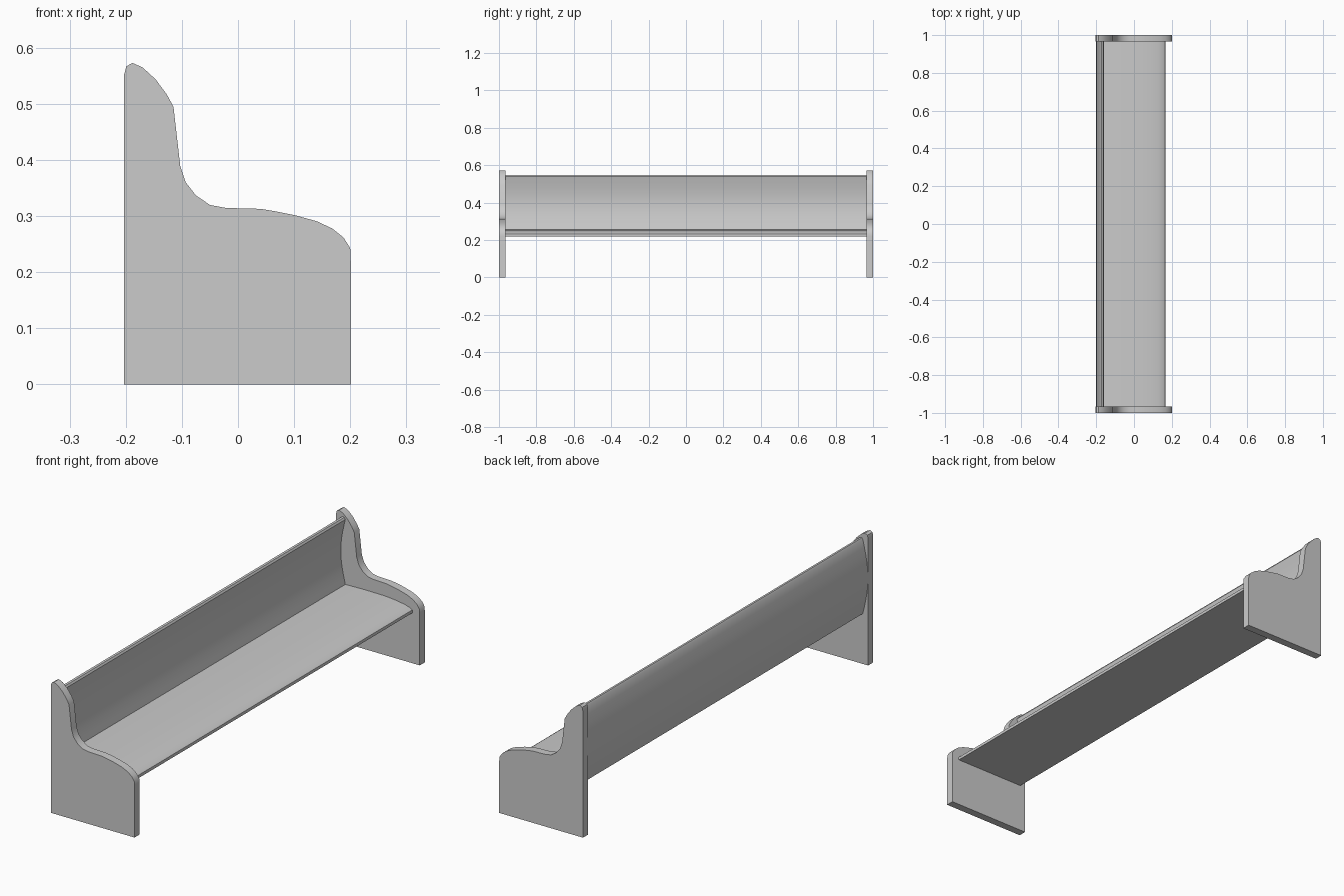
import bpy, bmesh, math

if "Cube" in bpy.data.objects:
    bpy.data.objects.remove(bpy.data.objects["Cube"])

HALF = 1.0       # half length of the bench
THICK = 0.035    # end panel thickness


def extrude_profile(name, points, y0, y1):
    """Extrude a closed x-z outline along y."""
    bm = bmesh.new()
    face = bm.faces.new([bm.verts.new((x, y0, z)) for x, z in points])
    res = bmesh.ops.extrude_face_region(bm, geom=[face])
    moved = [v for v in res["geom"] if isinstance(v, bmesh.types.BMVert)]
    bmesh.ops.translate(bm, verts=moved, vec=(0, y1 - y0, 0))
    bmesh.ops.recalc_face_normals(bm, faces=bm.faces)
    mesh = bpy.data.meshes.new(name)
    bm.to_mesh(mesh)
    bm.free()
    obj = bpy.data.objects.new(name, mesh)
    bpy.context.collection.objects.link(obj)
    bpy.ops.object.select_all(action="DESELECT")
    obj.select_set(True)
    bpy.context.view_layer.objects.active = obj
    bpy.ops.object.shade_smooth_by_angle(angle=math.radians(35))
    return obj


def bow(x_end, depth, z0, z1, steps=10):
    """Shallow curve that bulges backwards between two heights."""
    return [(x_end - depth * math.sin(math.pi * i / steps),
             z0 + (z1 - z0) * i / steps) for i in range(steps + 1)]


# End panels
panel = [(-.203, 0), (.201, 0), (.201, .22), (.2, .243), (.188, .262),
         (.168, .278), (.14, .291), (.1, .302), (.07, .308), (.04, .313),
         (0, .314), (-.024, .315), (-.05, .32), (-.075, .337), (-.093, .36),
         (-.103, .39), (-.115, .495), (-.127, .517), (-.147, .544),
         (-.17, .565), (-.188, .573), (-.199, .567), (-.203, .552)]
extrude_profile("left_end_panel", panel, -HALF, -HALF + THICK)
extrude_profile("right_end_panel", panel, HALF - THICK, HALF)

# Seat with rounded front edge, flowing into the bowed backrest
seat = [(-.07, .259), (.03, .258), (.09, .253), (.13, .246), (.155, .239),
        (.165, .232), (.167, .225), (.165, .219)]
rear = bow(-.177, .025, .219, .543)
inner = bow(-.158, .022, .257, .54)
top_lip = [(-.173, .549), (-.163, .548)]
extrude_profile("seat_and_backrest", seat + rear + top_lip + inner[::-1],
                -HALF + THICK, HALF - THICK)
